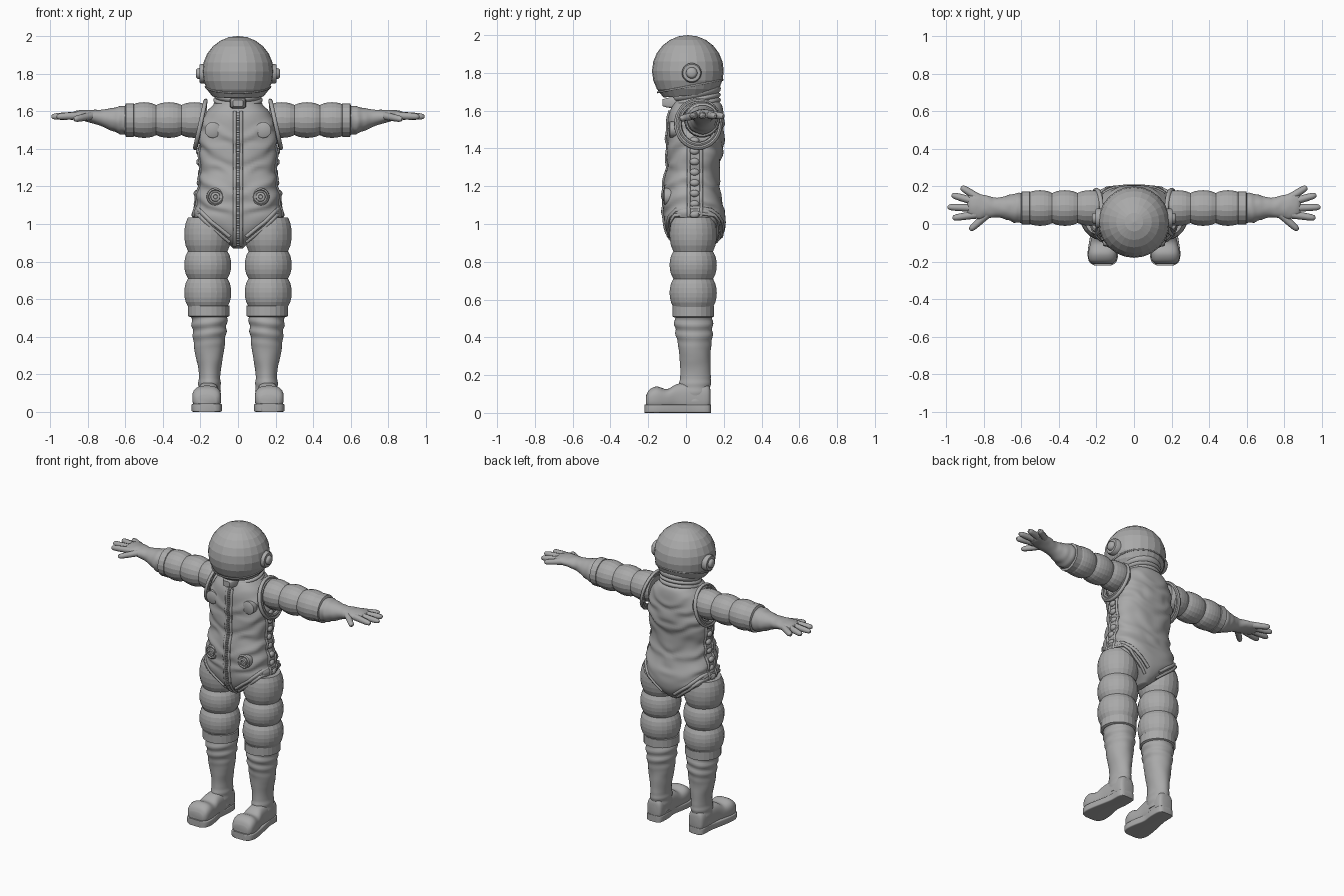
import bpy, bmesh, math
from mathutils import Vector, Matrix, noise
from mathutils.bvhtree import BVHTree

cube = bpy.data.objects.get("Cube")
if cube:
    bpy.data.objects.remove(cube, do_unlink=True)

grey = bpy.data.materials.new("suit_grey")
grey.use_nodes = True
grey.diffuse_color = (0.4, 0.4, 0.4, 1)
grey.node_tree.nodes["Principled BSDF"].inputs["Base Color"].default_value = (0.4, 0.4, 0.4, 1)


def finish(name, mesh, smooth=True, mirror=False):
    mesh.materials.clear()
    mesh.materials.append(grey)
    if smooth:
        mesh.shade_smooth()
        mesh.set_sharp_from_angle(angle=math.radians(45))
    else:
        mesh.shade_flat()
    ob = bpy.data.objects.new(name, mesh)
    bpy.context.scene.collection.objects.link(ob)
    if mirror:
        mod = ob.modifiers.new("Mirror", 'MIRROR')
        mod.use_mirror_merge = False
    return ob


def from_bmesh(name, bm, **kw):
    bmesh.ops.recalc_face_normals(bm, faces=bm.faces)
    mesh = bpy.data.meshes.new(name)
    bm.to_mesh(mesh)
    bm.free()
    return finish(name, mesh, **kw)


def refine(rows, steps):
    # Catmull-Rom interpolation of section rows
    out = []
    for i in range(len(rows) - 1):
        a, b, c, d = rows[max(i - 1, 0)], rows[i], rows[i + 1], rows[min(i + 2, len(rows) - 1)]
        for k in range(steps):
            t = k / steps
            out.append([q + t * (r - p + t * (2 * p - 5 * q + 4 * r - s + t * (3 * (q - r) + s - p))) / 2
                        for p, q, r, s in zip(a, b, c, d)])
    return out + [rows[-1]]


def loft(name, axis, rows, n=24, power=2, steps=1, warp=None, **kw):
    # rows: position on the axis, two centre values, two radii
    bm = bmesh.new()
    rings = []
    for t, c1, c2, r1, r2 in refine(rows, steps):
        ring = []
        for k in range(n):
            a = math.tau * (k + 0.5) / n
            c, s = math.cos(a), math.sin(a)
            co = [c1 + r1 * math.copysign(abs(c) ** (2 / power), c),
                  c2 + r2 * math.copysign(abs(s) ** (2 / power), s)]
            co.insert(axis, t)
            ring.append(bm.verts.new(warp(Vector(co)) if warp else co))
        rings.append(ring)
    for a, b in zip(rings, rings[1:]):
        for k in range(n):
            bm.faces.new((a[k], a[k - 1], b[k - 1], b[k]))
    bm.faces.new(rings[0])
    bm.faces.new(rings[-1])
    return from_bmesh(name, bm, **kw)


def tube(name, points, radius, radii=None, cyclic=False, **kw):
    cu = bpy.data.curves.new(name + "_path", 'CURVE')
    cu.dimensions = '3D'
    cu.bevel_depth = radius
    cu.bevel_resolution = 2
    cu.use_fill_caps = True
    sp = cu.splines.new('POLY')
    sp.points.add(len(points) - 1)
    sp.use_cyclic_u = cyclic
    for i, p in enumerate(points):
        sp.points[i].co = (*p, 1)
        sp.points[i].radius = radii[i] if radii else 1
    tmp = bpy.data.objects.new(name + "_path", cu)
    bpy.context.scene.collection.objects.link(tmp)
    dg = bpy.context.evaluated_depsgraph_get()
    mesh = bpy.data.meshes.new_from_object(tmp.evaluated_get(dg))
    bpy.data.objects.remove(tmp, do_unlink=True)
    mesh.name = name
    return finish(name, mesh, **kw)


def bulges(bounds, low, high):
    rows = []
    for a, b in zip(bounds, bounds[1:]):
        for k in range(7):
            if k or not rows:
                rows.append((a + (b - a) * k / 6, low + (high - low) * max(0, math.sin(math.pi * k / 6)) ** 0.7))
    return rows


# Torso with quilted folds
MID_Y = 0.045


def folds(v):
    fade = min(1, max(0, (v.z - 0.95) / 0.15)) * min(1, max(0, (1.62 - v.z) / 0.1))
    x = abs(v.x)
    rough = noise.noise(Vector((x * 9, v.y * 9, v.z * 12)))
    d = fade * (0.026 * math.sin(v.z * 62 - x * 32 + rough * 3) + 0.03 * rough)
    return Vector((v.x * (1 + d), MID_Y + (v.y - MID_Y) * (1 + d), v.z))


torso_rows = [
    (0.87, 0, 0.05, 0.025, 0.07), (0.90, 0, 0.05, 0.06, 0.115), (0.95, 0, 0.05, 0.135, 0.15),
    (1.02, 0, 0.047, 0.228, 0.165), (1.1, 0, 0.038, 0.226, 0.16), (1.2, 0, 0.03, 0.21, 0.148),
    (1.3, 0, 0.04, 0.2, 0.14), (1.4, 0, 0.05, 0.208, 0.15), (1.5, 0, 0.05, 0.205, 0.15),
    (1.58, 0, 0.055, 0.18, 0.145), (1.63, 0, 0.06, 0.135, 0.13), (1.65, 0, 0.06, 0.11, 0.11)]
torso = loft("torso", 2, torso_rows, n=72, power=2.5, steps=8, warp=folds)
skin = BVHTree.FromObject(torso, bpy.context.evaluated_depsgraph_get())


def on_torso(x, z, side=-1):
    return skin.ray_cast(Vector((x, 2 * side, z)), Vector((0, -side, 0)))[0]


def on_flank(y, z):
    return skin.ray_cast(Vector((2, y, z)), Vector((-1, 0, 0)))[0]


# Front zip: two piped edges and a row of teeth
levels = [0.885 + 0.715 * i / 40 for i in range(41)]
tube("zip_edges", [p for p in (on_torso(0.017, z) for z in levels) if p], 0.009, mirror=True)
bm = bmesh.new()
for i in range(56):
    p = on_torso(0, 0.89 + i * 0.0127)
    if p:
        bmesh.ops.create_cube(bm, size=1, matrix=Matrix.Translation(p) @ Matrix.Diagonal((0.016, 0.018, 0.007, 1)))
from_bmesh("zip_teeth", bm, smooth=False)

# Piping round the leg openings, arm openings and down the flanks
hem = [(0.235, 1.045), (0.2, 1.015), (0.165, 0.985), (0.12, 0.955), (0.085, 0.93), (0.05, 0.905)]
for offset, label in ((0, "lower"), (0.028, "upper")):
    front = [on_torso(x * 0.87, z + offset, -1) for x, z in hem]
    back = [on_torso(x * 0.87, z + offset, 1) for x, z in hem]
    flank = [on_flank(0.05, 1.06 + offset)]
    path = [p for p in back[::-1] + flank + front if p]
    tube("leg_hem_" + label, path, 0.011, mirror=True)
for scale in (1, 1.16):
    ring = []
    for k in range(32):
        a = math.tau * k / 32
        z = 1.53 + 0.108 * scale * math.sin(a)
        ring.append((0.2 - 0.22 * (z - 1.53), 0.065 + 0.1 * scale * math.cos(a), z))
    tube("arm_hem", ring, 0.012, cyclic=True, mirror=True)
for y in (0.015, 0.08):
    pts = [on_flank(y, 1.04 + 0.02 * i) for i in range(20)]
    tube("flank_piping", [p for p in pts if p], 0.009, mirror=True)
bm = bmesh.new()
for i in range(8):
    p = on_flank(MID_Y, 1.05 + i * 0.056)
    if p:
        bmesh.ops.create_uvsphere(bm, u_segments=12, v_segments=8, radius=1,
                                  matrix=Matrix.Translation(p) @ Matrix.Diagonal((0.016, 0.026, 0.019, 1)))
from_bmesh("flank_lacing", bm, mirror=True)


# Chest patches and belly valves
def disc(name, x, z, profile):
    y = on_torso(x, z).y
    loft(name, 1, [(y + d, x, z, r, r) for d, r in profile], n=24, mirror=True)


disc("chest_patch", 0.135, 1.5, [(0.03, 0.042), (-0.008, 0.042), (-0.012, 0.036)])
disc("belly_valve", 0.12, 1.145, [(0.03, 0.048), (-0.008, 0.046), (-0.014, 0.038), (-0.006, 0.034),
                                  (-0.006, 0.026), (-0.018, 0.024), (-0.02, 0.012), (-0.012, 0.01)])


# Neck rings and chin clasp
def tilt(v):
    return Vector((v.x, v.y, v.z + 0.2 * (v.y - 0.05)))


neck = [(z, 0, 0.058, r + 0.005, r) for z, r in bulges([1.585, 1.615, 1.645, 1.67, 1.71], 0.116, 0.127)]
loft("neck_rings", 2, neck, n=32, warp=tilt)
loft("chin_clasp", 1, [(-0.125, 0, 1.642, 0.026, 0.018), (-0.1, 0, 1.642, 0.04, 0.026),
                       (-0.04, 0, 1.642, 0.045, 0.03)], n=16, power=6)

# Faceted helmet, open at a slanted base, with a rim and ear caps
bm = bmesh.new()
bmesh.ops.create_uvsphere(bm, u_segments=24, v_segments=12, radius=0.19,
                          matrix=Matrix.Translation((0, 0.01, 1.81)))
cut = bmesh.ops.bisect_plane(bm, geom=bm.verts[:] + bm.edges[:] + bm.faces[:], clear_inner=True,
                             plane_co=(0, 0.01, 1.68), plane_no=(0, -0.08, 1))
bmesh.ops.holes_fill(bm, edges=[e for e in cut["geom_cut"] if isinstance(e, bmesh.types.BMEdge)])
from_bmesh("helmet", bm, smooth=False)
rim = [(0.172 * math.cos(math.tau * k / 24), 0.022 + 0.172 * math.sin(math.tau * k / 24),
        1.73 + 0.033 * math.sin(math.tau * k / 24)) for k in range(24)]
tube("helmet_rim", rim, 0.005, cyclic=True)
loft("ear_cap", 0, [(x, 0.03, 1.8, r, r) for x, r in
                    ((0.16, 0.052), (0.198, 0.052), (0.206, 0.046), (0.206, 0.03), (0.218, 0.027), (0.224, 0.018))],
     n=24, mirror=True)

# Arms: bellows, cuff and glove
loft("arm_bellows", 0, [(x, 0.085, 1.553, r, r) for x, r in bulges([0.165, 0.3, 0.435, 0.565], 0.081, 0.096)],
     n=20, smooth=False, mirror=True)
loft("arm_cuff", 0, [(x, 0.085, 1.553, r, r) for x, r in
                     ((0.55, 0.08), (0.555, 0.09), (0.597, 0.09), (0.602, 0.075))], n=20, smooth=False, mirror=True)


def glove_creases(v):
    d = 0.05 * noise.noise(v * 28) + 0.035 * math.sin(v.x * 130 + v.y * 20) * max(0, min(1, (0.72 - v.x) * 10))
    return Vector((v.x, 0.087 + (v.y - 0.087) * (1 + d), 1.56 + (v.z - 1.56) * (1 + d)))


loft("glove", 0, [(0.59, 0.085, 1.552, 0.08, 0.078), (0.63, 0.085, 1.553, 0.078, 0.073),
                  (0.68, 0.087, 1.557, 0.063, 0.058), (0.73, 0.088, 1.565, 0.052, 0.043),
                  (0.78, 0.09, 1.572, 0.06, 0.035), (0.83, 0.095, 1.578, 0.068, 0.028),
                  (0.87, 0.1, 1.578, 0.062, 0.022), (0.885, 0.1, 1.577, 0.045, 0.012)],
     n=32, steps=5, warp=glove_creases, mirror=True)
fingers = {"index_finger": ((0.84, 0.05), (0.965, 0.032)), "middle_finger": ((0.85, 0.085), (0.992, 0.09)),
           "ring_finger": ((0.85, 0.12), (0.97, 0.155)), "little_finger": ((0.83, 0.14), (0.92, 0.197)),
           "thumb": ((0.77, 0.06), (0.873, -0.032))}
for name, (a, b) in fingers.items():
    pts, drop = [], 0.02 if name == "thumb" else 0.006
    for t in (0, 0.3, 0.6, 0.85, 0.95, 1):
        pts.append((a[0] + (b[0] - a[0]) * t, a[1] + (b[1] - a[1]) * t, 1.577 - drop * t))
    tube(name, pts, 0.02, [1.1, 1, 0.95, 0.85, 0.65, 0.3], mirror=True)

# Legs: bellows, cuff and creased boot shaft
loft("leg_bellows", 2, [(z, 0.161, 0.038, r, r) for z, r in bulges([0.56, 0.71, 0.855, 1.035], 0.106, 0.126)],
     n=24, smooth=False, mirror=True)
loft("leg_cuff", 2, [(z, 0.156, 0.038, r, r) for z, r in
                     ((0.505, 0.1), (0.51, 0.111), (0.565, 0.111), (0.57, 0.1))], n=24, smooth=False, mirror=True)


def shaft_creases(v):
    d = 0.045 * math.sin(v.z * 105 + v.x * 14) * max(0, min(1, (v.z - 0.33) * 9))
    d += 0.04 * noise.noise(v * 14) + 0.03 * math.sin(v.z * 130) * max(0, min(1, (0.2 - v.z) * 20))
    return Vector((0.153 + (v.x - 0.153) * (1 + d), 0.045 + (v.y - 0.045) * (1 + d), v.z))


loft("boot_shaft", 2, [(0.06, 0.155, 0.045, 0.058, 0.08), (0.13, 0.153, 0.045, 0.06, 0.085),
                       (0.2, 0.151, 0.05, 0.057, 0.08), (0.28, 0.152, 0.048, 0.07, 0.082),
                       (0.36, 0.152, 0.045, 0.083, 0.088), (0.44, 0.152, 0.042, 0.092, 0.1),
                       (0.52, 0.154, 0.04, 0.098, 0.102)], n=36, steps=8, warp=shaft_creases, mirror=True)

# Boot foot and sole
loft("boot_foot", 1, [(0.13, 0.155, 0.08, 0.03, 0.04), (0.112, 0.155, 0.08, 0.053, 0.072),
                      (0.02, 0.157, 0.08, 0.057, 0.08), (-0.05, 0.16, 0.08, 0.06, 0.072),
                      (-0.1, 0.163, 0.07, 0.069, 0.056), (-0.155, 0.166, 0.075, 0.077, 0.065),
                      (-0.195, 0.167, 0.07, 0.071, 0.052), (-0.212, 0.167, 0.06, 0.052, 0.03)],
     n=32, power=2.7, steps=4, mirror=True)
loft("boot_sole", 1, [(y, 0.156 + 0.01 * (y < 0), 0.022, r, 0.022) for y, r in
                      ((0.132, 0.03), (0.115, 0.054), (0.04, 0.057), (-0.03, 0.06), (-0.1, 0.074),
                       (-0.165, 0.081), (-0.205, 0.07), (-0.22, 0.045))], n=32, power=9, steps=3, mirror=True)
